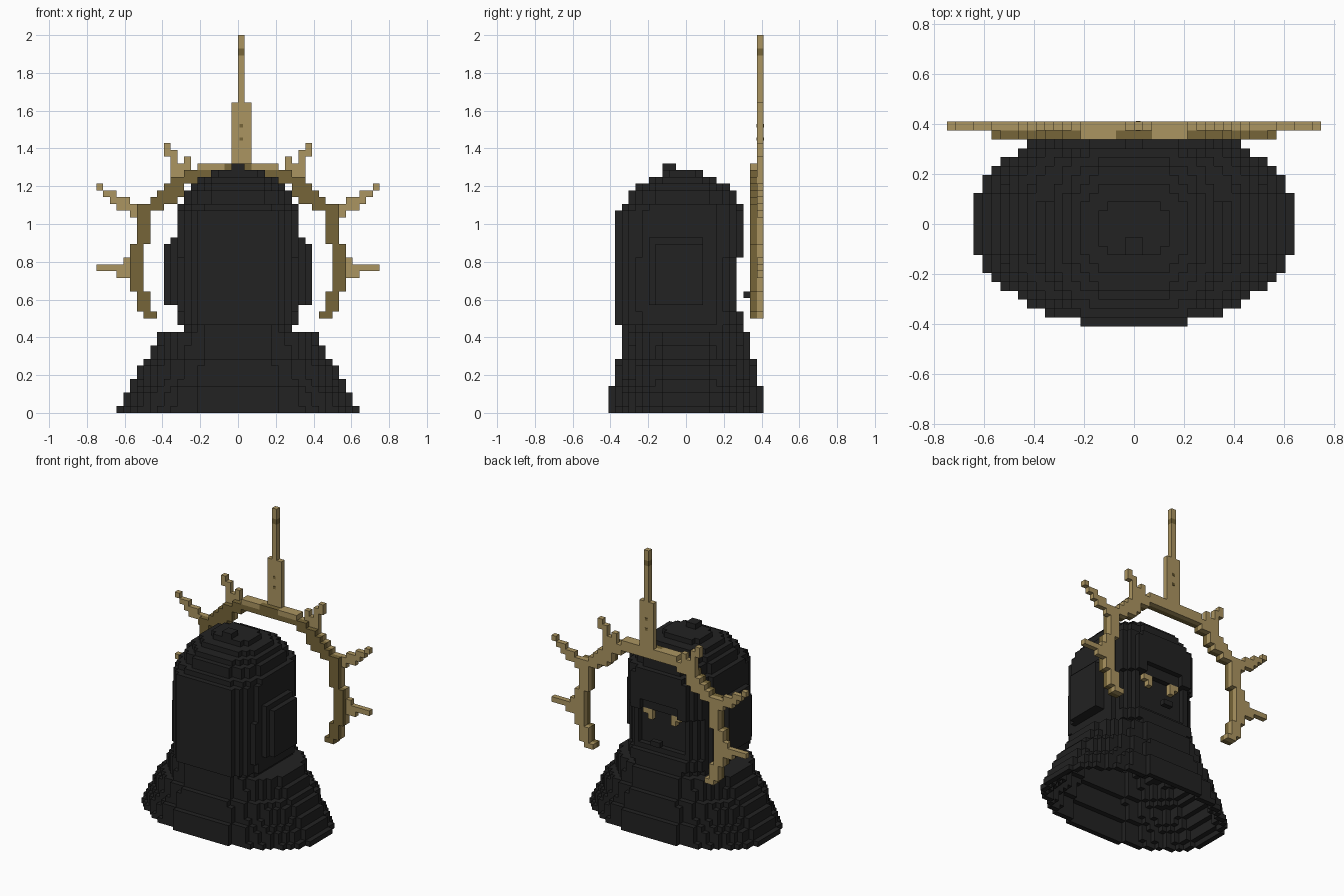
import bpy, bmesh
from mathutils import Vector

cube = bpy.data.objects.get("Cube")
if cube:
    bpy.data.objects.remove(cube, do_unlink=True)

V = 2 / 56  # edge length of one block


def material(name, rgb):
    m = bpy.data.materials.new(name)
    m.use_nodes = True
    m.diffuse_color = (*rgb, 1)
    bsdf = next(n for n in m.node_tree.nodes if n.type == 'BSDF_PRINCIPLED')
    bsdf.inputs["Base Color"].default_value = (*rgb, 1)
    return m


BLACK = material("black cloth", (0.016, 0.016, 0.016))
GOLD = material("gold", (0.41, 0.3, 0.12))
BRONZE = material("dark gold", (0.18, 0.13, 0.04))
STEPS = [Vector(s) * d for s in ((1, 0, 0), (0, 1, 0), (0, 0, 1)) for d in (1, -1)]


def box(x0, x1, y0, y1, z0, z1):
    """Cells in half-open x and z ranges, inclusive y range."""
    return {(x, y, z) for x in range(x0, x1) for y in range(y0, y1 + 1) for z in range(z0, z1)}


def mirror(cells):
    return cells | {(-1 - x, y, z) for x, y, z in cells}


def neighbours(c):
    return [(c[0] + int(s.x), c[1] + int(s.y), c[2] + int(s.z)) for s in STEPS]


def build(name, cells, mats, rule=lambda c: 0):
    """Mesh the exposed faces of a set of blocks."""
    bm = bmesh.new()
    verts = {}
    for c in cells:
        centre = Vector((c[0] + 0.5, c[1], c[2] + 0.5))
        for s, n in zip(STEPS, neighbours(c)):
            if n in cells:
                continue
            u = Vector((s.y, s.z, s.x))
            w = s.cross(u)
            corners = []
            for a, b in ((-1, -1), (1, -1), (1, 1), (-1, 1)):
                p = centre + (s + u * a + w * b) / 2
                key = tuple(round(q * 2) for q in p)
                if key not in verts:
                    verts[key] = bm.verts.new(p * V)
                corners.append(verts[key])
            bm.faces.new(corners).material_index = rule(c)
    me = bpy.data.meshes.new(name)
    bm.to_mesh(me)
    bm.free()
    for m in mats:
        me.materials.append(m)
    ob = bpy.data.objects.new(name, me)
    bpy.context.collection.objects.link(ob)
    return ob


def oval(z0, z1, w, front, back, n):
    """Slab of blocks with a superellipse outline."""
    c, h = (front + back) / 2, (back - front + 1) / 2 + 0.25
    return {(x, y, z) for x, y, z in box(-w, w, front, back, z0, z1)
            if (abs(x + 0.5) / (w + 0.25)) ** n + (abs(y - c) / h) ** n <= 1}


# Cloak: stacked ovals narrowing to the shoulders
body = set()
for z0, z1, w in ((0, 1, 18), (1, 3, 17), (3, 5, 16), (5, 7, 15), (7, 8, 14), (8, 10, 13), (10, 12, 12)):
    for z in range(z0, z1):
        d = 11 if z < 4 else 10 if z < 8 else 9
        body |= oval(z, z + 1, w, -d, d, 2)

# Hood: neck, rounded square head and dome
for slab in ((12, 13, 8, -9, 8, 3), (13, 15, 9, -10, 8, 3), (15, 23, 9, -10, 7, 3),
             (23, 30, 9, -10, 8, 3), (30, 31, 9, -9, 8, 2.6), (31, 33, 8, -8, 7, 2.4),
             (33, 34, 7, -7, 6, 2.3), (34, 35, 6, -5, 4, 2.3), (35, 36, 4, -3, 2, 2.3)):
    body |= oval(*slab)
body |= box(-1, 1, -3, -2, 36, 37)

# Side pads
body |= mirror(box(9, 10, -5, 2, 16, 26) | box(10, 11, -4, 2, 16, 25))

# Face recess under the hood edge
body -= box(-5, 5, 7, 8, 16, 23) | box(-4, 4, 8, 8, 23, 25)

# Hollow the inside, open at the bottom
shell = {c for c in body if any(n not in body and n[2] >= 0 for n in neighbours(c))}
build("hooded_cloak", shell, [BLACK])
build("mouth_piece", box(-1, 1, 9, 9, 17, 18), [BLACK])

# Eyes
build("eyes", mirror(box(2, 4, 7, 7, 22, 23) | box(2, 3, 7, 7, 21, 22)), [GOLD])

# Halo: two layers thick, dark in front and gold behind
ring = set()
for x0, x1, z0, z1 in ((12, 14, 14, 15), (13, 15, 15, 18), (14, 16, 18, 25), (13, 15, 25, 31),
                       (11, 13, 30, 32), (9, 12, 31, 33), (8, 11, 32, 34), (8, 10, 33, 35),
                       (6, 8, 34, 36), (0, 6, 35, 37)):
    ring |= box(x0, x1, 10, 11, z0, z1)

# Branching spikes on the back layer
spikes = set()
for x0, x1, z0, z1 in ((16, 21, 21, 22), (16, 18, 20, 21), (16, 17, 22, 23),
                       (20, 21, 33, 34), (18, 20, 32, 33), (16, 19, 31, 32), (13, 18, 30, 31),
                       (13, 16, 29, 30), (10, 11, 38, 40), (9, 11, 38, 39), (9, 10, 36, 38),
                       (8, 10, 35, 37), (7, 8, 36, 38), (6, 9, 35, 36)):
    spikes |= box(x0, x1, 11, 11, z0, z1)

# Central mast
mast = box(-1, 2, 11, 11, 37, 46) | box(0, 1, 11, 11, 46, 56)


def halo_colour(c):
    x, y, z = c
    if z == 53:
        return 1
    return int(y == 10 and not (z == 36 and 2 <= abs(x + 0.5) < 6))


build("halo", mirror(ring | spikes) | mast, [GOLD, BRONZE], halo_colour)

# Small studs on both faces of the mast
for i, z in enumerate((1.45, 1.52)):
    bpy.ops.mesh.primitive_cube_add(size=1, location=(V / 2, 11 * V, z))
    stud = bpy.context.object
    stud.name = f"mast_stud_{i + 1}"
    stud.scale = (0.018, V + 0.006, 0.018)
    stud.data.materials.append(BRONZE)
